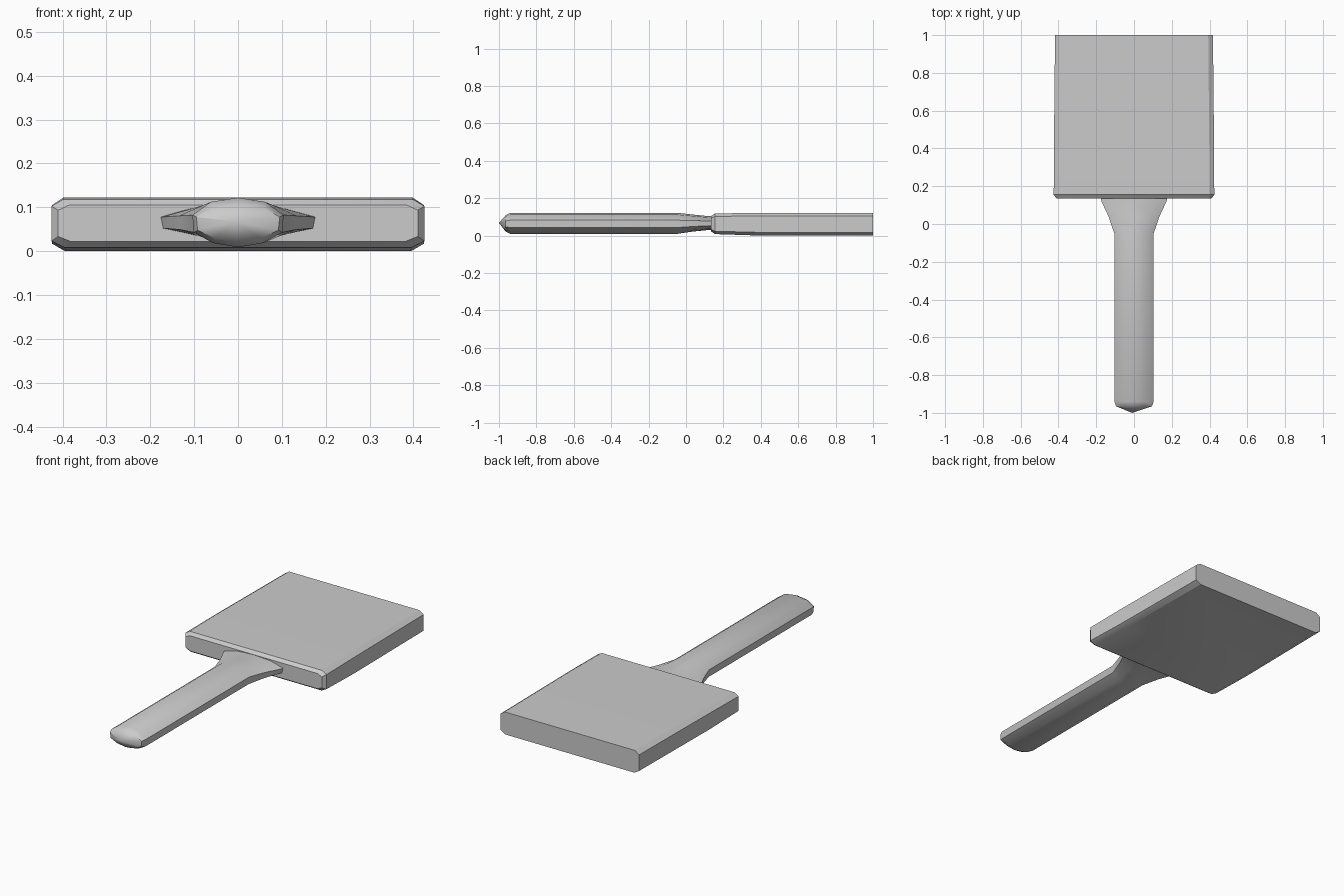
import bpy
import bmesh
from math import radians

cube = bpy.data.objects.get("Cube")
if cube:
    bpy.data.objects.remove(cube, do_unlink=True)

grey = bpy.data.materials.new("plain grey")
grey.use_nodes = True
colour = (0.6, 0.6, 0.6, 1)
grey.diffuse_color = colour
grey.node_tree.nodes["Principled BSDF"].inputs["Base Color"].default_value = colour


def loft(name, section, rings, tip=None):
    """Skin a unit section (x, z) through rings of (y, half width, low z, high z)."""
    bm = bmesh.new()
    loops = []
    for y, half, low, high in rings:
        mid, tall = (low + high) / 2, (high - low) / 2
        loops.append([bm.verts.new((x * half, y, mid + z * tall)) for x, z in section])
    count = len(section)
    for a, b in zip(loops, loops[1:]):
        for i in range(count):
            j = (i + 1) % count
            bm.faces.new((a[i], a[j], b[j], b[i]))
    if tip:
        point = bm.verts.new(tip)
        for i in range(count):
            bm.faces.new((point, loops[0][(i + 1) % count], loops[0][i]))
    else:
        bm.faces.new(loops[0])
    bm.faces.new(loops[-1])
    bmesh.ops.recalc_face_normals(bm, faces=bm.faces)
    mesh = bpy.data.meshes.new(name)
    bm.to_mesh(mesh)
    bm.free()
    mesh.materials.append(grey)
    obj = bpy.data.objects.new(name, mesh)
    bpy.context.collection.objects.link(obj)
    bpy.ops.object.select_all(action="DESELECT")
    obj.select_set(True)
    bpy.context.view_layer.objects.active = obj
    bpy.ops.object.shade_smooth_by_angle(angle=radians(30))
    return obj


def mirrored(half):
    """Close a right-hand half section by mirroring it across x."""
    return half + [(-x, z) for x, z in reversed(half) if x]


# Flat square head with chamfered long edges and a bevelled front edge
head_section = mirrored([(0.93, -1), (1, -0.72), (1, 0.72), (0.94, 1)])
loft("paddle_head", head_section, [
    (0.135, 0.41, 0.022, 0.105),
    (0.155, 0.425, 0.008, 0.118),
    (0.4, 0.424, 0, 0.122),
    (1, 0.418, 0, 0.122),
])

# Rounded handle that flattens and flares into the head
handle_section = mirrored([(0, -1), (0.55, -0.83), (0.97, -0.4),
                           (1, 0.3), (0.6, 0.83), (0, 1)])
loft("handle", handle_section, [
    (-0.965, 0.095, 0.022, 0.108),
    (-0.94, 0.104, 0.009, 0.122),
    (-0.05, 0.104, 0.009, 0.122),
    (0.04, 0.135, 0.022, 0.112),
    (0.12, 0.172, 0.03, 0.104),
    (0.17, 0.185, 0.03, 0.104),
], tip=(-0.01, -1, 0.068))
